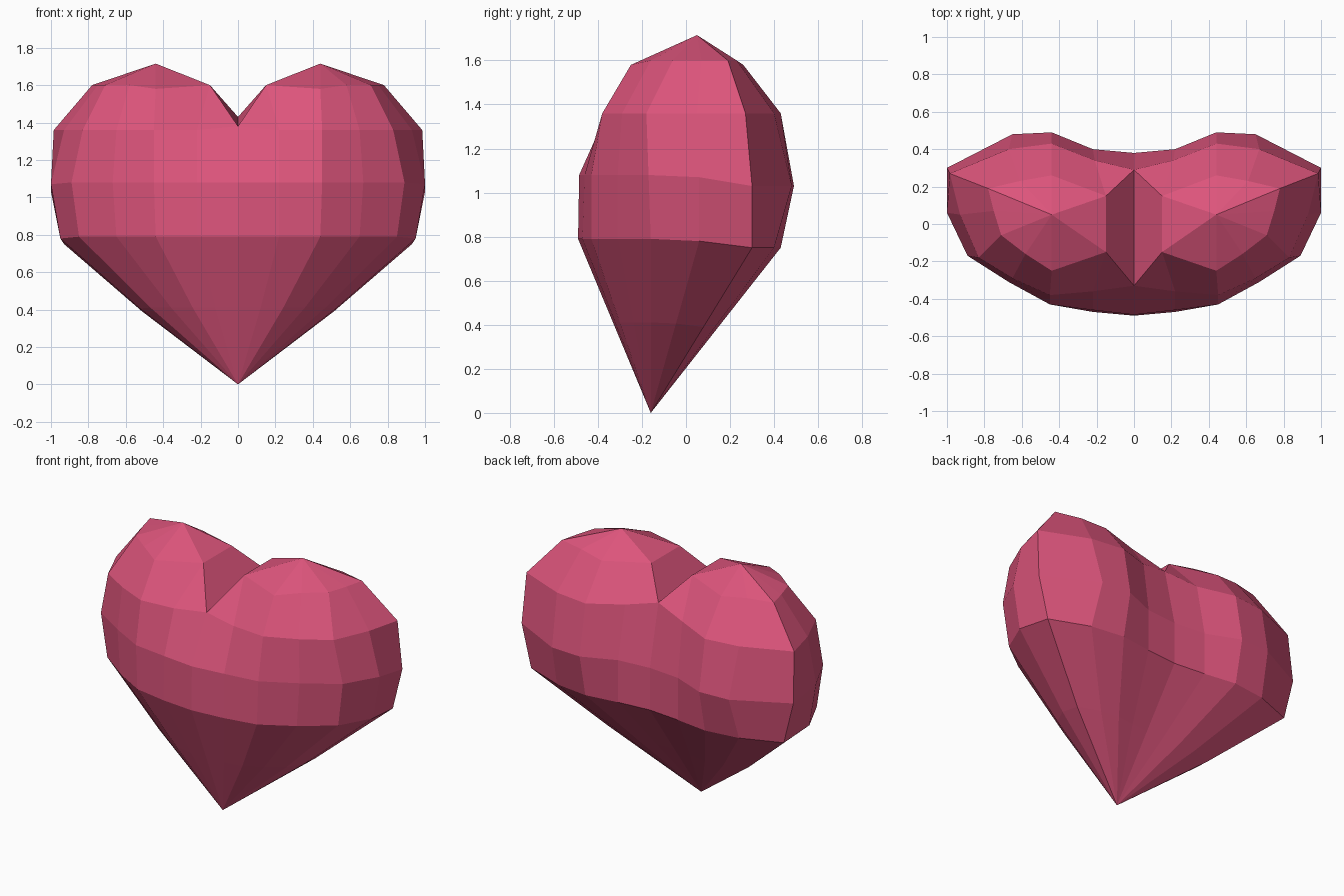
import bpy, bmesh
from mathutils import Vector

if "Cube" in bpy.data.objects:
    bpy.data.objects.remove(bpy.data.objects["Cube"])

TIP = Vector((0, -0.16, 0))
APEX = Vector((0.44, 0.05, 1.715))

# Half cross-sections (x, y), running from centre front round the side to centre back
LOW = [(0, -.49), (.22, -.47), (.44, -.43), (.65, -.31), (.85, -.16), (.95, .06),
       (.93, .30), (.67, .40), (.44, .43), (.22, .40), (0, .38)]
MID = [(0, -.485), (.22, -.46), (.45, -.43), (.67, -.31), (.89, -.17), (1, .06),
       (1, .30), (.65, .48), (.44, .49), (.22, .40), (0, .38)]
HIGH = [(0, -.33), (.22, -.36), (.45, -.38), (.65, -.29), (.83, -.18), (.93, .05),
        (.985, .27), (.67, .40), (.44, .43), (.21, .34), (0, .29)]
CROWN = [(0, -.33), (.15, -.15), (.44, -.25), (.58, -.16), (.71, -.06), (.75, .07),
         (.78, .19), (.61, .23), (.44, .26), (.15, .15), (0, .29)]


def ring(points, z_front, z_side, z_back):
    zs = [z_front] * 5 + [z_side] + [z_back] * 5
    return [Vector((x, y, z)) for (x, y), z in zip(points, zs)]


low = ring(LOW, .79, .78, .75)
mid = ring(MID, 1.08, 1.07, 1.03)
high = ring(HIGH, 1.36, 1.36, 1.36)
crown = ring(CROWN, 1.60, 1.60, 1.60)
crown[2].z = crown[8].z = 1.58
# Cleft ends are shared by the two upper rings
high[0].z = crown[0].z = 1.38
high[10].z = crown[10].z = 1.43
high[9].z = 1.38
# Taper toward the tip
taper = [TIP + (p - TIP) * .52 for p in low]
for p in taper:
    p.x *= 1.06

# Half heart: loft the rings, then close the tip, lobe top and cleft wall
bm = bmesh.new()
rows = [[bm.verts.new(p) for p in r] for r in (taper, low, mid, high, crown)]
tip, apex = bm.verts.new(TIP), bm.verts.new(APEX)
for a, b in zip(rows, rows[1:]):
    for i in range(10):
        bm.faces.new((a[i], a[i + 1], b[i + 1], b[i]))
for i in range(10):
    bm.faces.new((tip, rows[0][i + 1], rows[0][i]))
top = rows[-1]
for i in range(1, 9):
    bm.faces.new((top[i], top[i + 1], apex))
bm.faces.new((top[1], apex, top[9]))
bm.faces.new((top[0], top[1], top[9], top[10]))

# Mirror to the other half and weld
bmesh.ops.mirror(bm, geom=bm.verts[:] + bm.edges[:] + bm.faces[:],
                 axis='X', merge_dist=0.001)
bmesh.ops.remove_doubles(bm, verts=bm.verts, dist=0.002)
bmesh.ops.recalc_face_normals(bm, faces=bm.faces)

mesh = bpy.data.meshes.new("heart")
bm.to_mesh(mesh)
bm.free()
heart = bpy.data.objects.new("heart", mesh)
bpy.context.collection.objects.link(heart)

mat = bpy.data.materials.new("rose_red")
mat.diffuse_color = (0.72, 0.09, 0.20, 1)
mat.use_nodes = True
mat.node_tree.nodes["Principled BSDF"].inputs["Base Color"].default_value = mat.diffuse_color
mesh.materials.append(mat)
